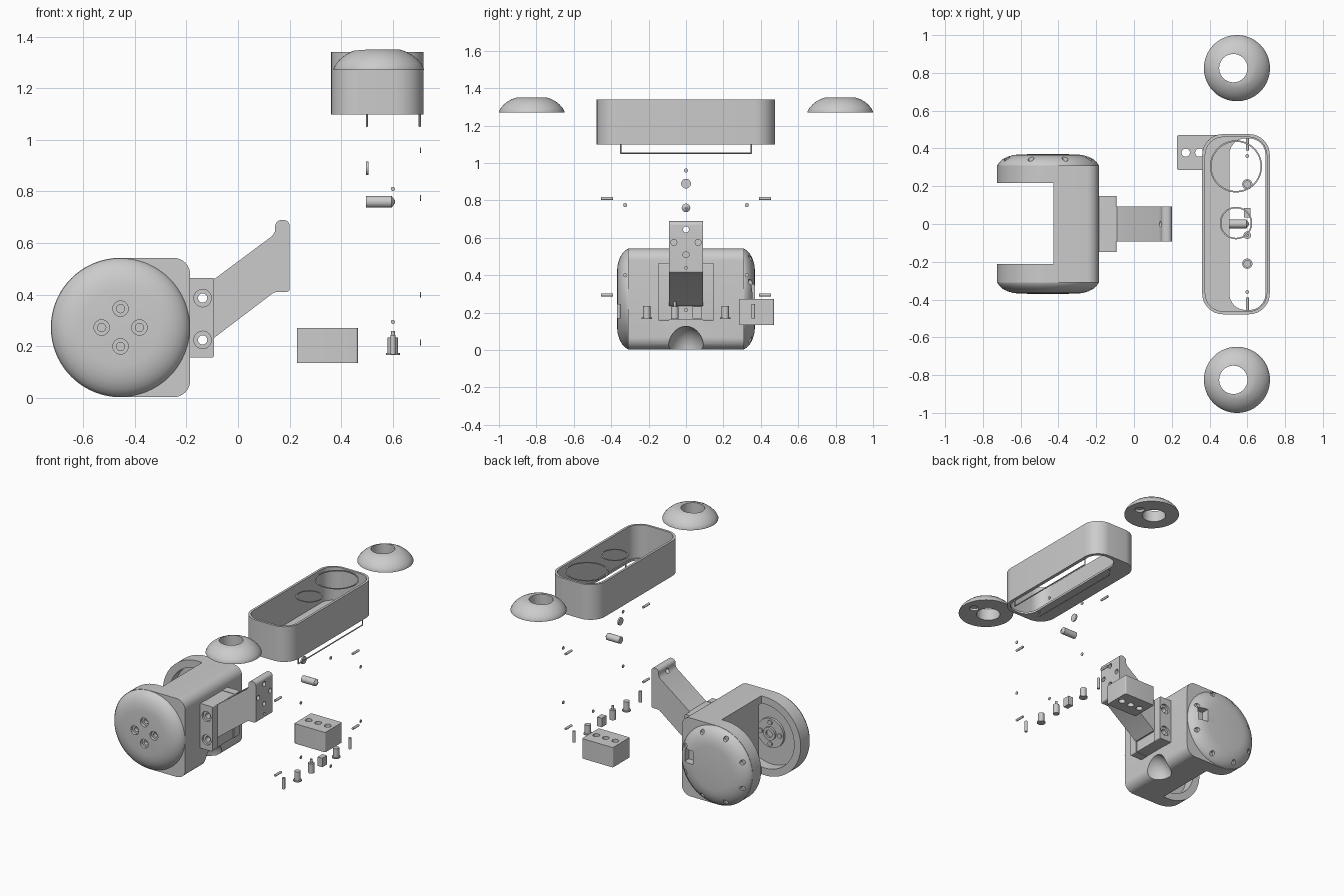
import bpy, bmesh
from math import sin, cos, pi, radians
from mathutils import Matrix, Vector

if "Cube" in bpy.data.objects:
    bpy.data.objects.remove(bpy.data.objects["Cube"])

AX = {'x': Matrix.Rotation(pi / 2, 4, 'Y'), 'y': Matrix.Rotation(-pi / 2, 4, 'X'), 'z': Matrix()}


def add(name, bm):
    bmesh.ops.recalc_face_normals(bm, faces=bm.faces)
    me = bpy.data.meshes.new(name)
    bm.to_mesh(me)
    bm.free()
    ob = bpy.data.objects.new(name, me)
    bpy.context.collection.objects.link(ob)
    return ob


def prism(name, pts, axis, lo, hi):
    """Extrude a 2D outline: axis y takes (x, z), axis z takes (x, y)."""
    bm = bmesh.new()
    put = (lambda a, b, t: (a, t, b)) if axis == 'y' else (lambda a, b, t: (a, b, t))
    face = bm.faces.new([bm.verts.new(put(a, b, lo)) for a, b in pts])
    ext = bmesh.ops.extrude_face_region(bm, geom=[face])
    vs = [v for v in ext['geom'] if isinstance(v, bmesh.types.BMVert)]
    bmesh.ops.translate(bm, verts=vs, vec=put(0, 0, hi - lo))
    return add(name, bm)


def lathe(name, profile, loc, axis='z', flip=False, n=64):
    """Spin a closed (radius, height) profile about an axis."""
    bm = bmesh.new()
    vs = [bm.verts.new((r, 0, h)) for r, h in profile]
    es = [bm.edges.new((vs[i], vs[(i + 1) % len(vs)])) for i in range(len(vs))]
    bmesh.ops.spin(bm, geom=vs + es, axis=(0, 0, 1), cent=(0, 0, 0), angle=2 * pi, steps=n)
    bmesh.ops.remove_doubles(bm, verts=bm.verts, dist=1e-5)
    rot = AX[axis] @ Matrix.Rotation(pi if flip else 0, 4, 'X')
    bm.transform(Matrix.Translation(loc) @ rot)
    return add(name, bm)


def cyl(name, loc, r, length, axis='z', r2=None, n=24):
    bm = bmesh.new()
    bmesh.ops.create_cone(bm, cap_ends=True, segments=n, radius1=r, radius2=r if r2 is None else r2, depth=length)
    bm.transform(Matrix.Translation(loc) @ AX[axis])
    return add(name, bm)


def box(name, lo, hi):
    return prism(name, [(lo[0], lo[1]), (hi[0], lo[1]), (hi[0], hi[1]), (lo[0], hi[1])], 'z', lo[2], hi[2])


def arc(cx, cy, r, a0, a1, n=8):
    return [(cx + r * cos(radians(a0 + (a1 - a0) * i / n)), cy + r * sin(radians(a0 + (a1 - a0) * i / n)))
            for i in range(n + 1)]


def rounded(x0, x1, y0, y1, r):
    return (arc(x1 - r, y1 - r, r, 0, 90) + arc(x0 + r, y1 - r, r, 90, 180)
            + arc(x0 + r, y0 + r, r, 180, 270) + arc(x1 - r, y0 + r, r, 270, 360))


def cut(ob, *cutters):
    bpy.context.view_layer.objects.active = ob
    for c in cutters:
        m = ob.modifiers.new('cut', 'BOOLEAN')
        m.operation, m.solver, m.object = 'DIFFERENCE', 'EXACT', c
        bpy.ops.object.modifier_apply(modifier=m.name)
        bpy.data.objects.remove(c)


# Yoke: round front, squared back, slot between the two cheeks
CX, CZ, R = -0.455, 0.273, 0.27
outline = arc(CX, CZ, R, 90, 270, 48) + arc(-0.25, 0.068, 0.065, 270, 360) + arc(-0.25, 0.478, 0.065, 0, 90)
yoke = prism('yoke_body', outline, 'y', -0.31, 0.31)
cut(yoke, box('c', (-0.8, -0.212, -0.1), (-0.425, 0.218, 0.7)))
for s in (-1, 1):
    cut(yoke, cyl('c', (CX, s * 0.235, CZ), 0.22, 0.1, 'y', n=64))
    cyl('inner_hub', (CX, s * 0.278, CZ), 0.10, 0.02, 'y', n=40)
    hub = cyl('inner_hub_boss', (CX, s * 0.268, CZ), 0.045, 0.03, 'y')
    cut(hub, cyl('c', (CX, s * 0.25, CZ), 0.025, 0.03, 'y'))
    for i in range(4):
        a = i * pi / 2
        cyl('hub_screw', (CX + 0.073 * cos(a), s * 0.266, CZ + 0.073 * sin(a)), 0.016, 0.012, 'y')

# Cable scoop in the lower rear edge
bm = bmesh.new()
bmesh.ops.create_uvsphere(bm, u_segments=40, v_segments=24, radius=1)
bm.transform(Matrix.Translation((-0.16, 0, 0)) @ Matrix.Diagonal((0.13, 0.1, 0.13, 1)))
cut(yoke, add('c', bm))

# Domed end caps
CAP = [(0, 0.3), (R, 0.3), (0.268, 0.311), (0.258, 0.327), (0.24, 0.343), (0.215, 0.356), (0.185, 0.365),
       (0.15, 0.369), (0, 0.37)]
front_cap = lathe('front_cap', [(r, -h) for r, h in CAP], (CX, 0, CZ), 'y')
back_cap = lathe('back_cap', CAP, (CX, 0, CZ), 'y')
for i in range(4):
    a = i * pi / 2
    x, z = CX + 0.073 * cos(a), CZ + 0.073 * sin(a)
    cut(front_cap, cyl('c', (x, -0.365, z), 0.03, 0.03, 'y'))
    cut(front_cap, cyl('c', (x, -0.35, z), 0.016, 0.05, 'y'))
for i in range(8):
    a = (i + 0.5) * pi / 4
    x, z = CX + 0.235 * cos(a), CZ + 0.235 * sin(a)
    cut(back_cap, cyl('c', (x, 0.355, z), 0.016, 0.05, 'y', n=16))
cut(back_cap, box('c', (-0.31, 0.312, 0.26), (-0.24, 0.4, 0.35)))

# Mounting bracket: two drilled flanges round a centre block
bracket = box('bracket_block', (-0.19, -0.092, 0.16), (-0.1, 0.092, 0.462))
for s in (-1, 1):
    flange = prism('bracket_flange', rounded(-0.19, -0.093, 0.157, 0.465, 0.008), 'y',
                   *sorted((s * 0.09, s * 0.147)))
    for z in (0.225, 0.387):
        cut(flange, cyl('c', (-0.137, s * 0.12, z), 0.018, 0.1, 'y'))
        cut(flange, cyl('c', (-0.137, s * 0.147, z), 0.034, 0.03, 'y'))
for z in (0.225, 0.387):
    cut(bracket, cyl('c', (-0.137, 0, z), 0.018, 0.3, 'y'))

# Sloping arm with drilled end plate
arm = prism('sloping_arm', [(-0.1, 0.235), (-0.1, 0.462), (-0.09, 0.462), (0.133, 0.628), (0.143, 0.645)]
            + arc(0.168, 0.665, 0.024, 180, 90) + arc(0.178, 0.667, 0.022, 90, 0)
            + arc(0.188, 0.423, 0.012, 0, -90) + [(0.15, 0.411), (0.138, 0.408), (-0.09, 0.235)],
            'y', -0.092, 0.092)
for y, z in ((0, 0.645), (-0.065, 0.575), (0.065, 0.575), (0, 0.51), (0, 0.44)):
    cut(arm, cyl('c', (0.17, y, z), 0.008 if z == 0.44 else 0.016, 0.12, 'x'))

# Bored block
block = prism('bored_block', rounded(0.228, 0.464, 0.286, 0.47, 0.008), 'z', 0.135, 0.272)
for x in (0.274, 0.346, 0.418):
    cut(block, cyl('c', (x, 0.378, 0.2), 0.022, 0.3))

# Tray shell with open top and long floor slot
tray = prism('tray_shell', rounded(0.361, 0.719, -0.478, 0.476, 0.11), 'z', 1.098, 1.34)
cut(tray, prism('c', rounded(0.377, 0.703, -0.462, 0.46, 0.095), 'z', 1.112, 1.5))
cut(tray, prism('c', rounded(0.505, 0.696, -0.455, 0.453, 0.085), 'z', 1.0, 1.2))

# Fine rings at the tray mouth and hanging wire loops below it
for y, r in ((0.305, 0.134), (0.005, 0.082)):
    lathe('mouth_ring', [(r - 0.004, -0.003), (r + 0.004, -0.003), (r + 0.004, 0.002), (r - 0.004, 0.002)],
          (0.54, y, 1.338))
for x in (0.499, 0.704):
    cyl('wire_bar', (x, 0, 1.053), 0.004, 0.7, 'y', n=8)
    for y in (-0.35, 0.35):
        cyl('wire_post', (x, y, 1.08), 0.004, 0.056, n=8)

# Floating domed pads with off-centre hole
for s in (-1, 1):
    pad = lathe('domed_pad', [(0, 0), (0.175, 0), (0.175, 0.006), (0.165, 0.025), (0.148, 0.044), (0.128, 0.06),
                              (0.105, 0.072), (0.085, 0.079), (0, 0.08)], (0.545, s * 0.825, 1.27))
    cut(pad, cyl('c', (0.526, s * 0.825, 1.3), 0.075, 0.3, n=48))
    cut(pad, cyl('c', (0.645, s * 0.825, 1.27), 0.03, 0.03))

# Centre disc and cone-tipped barrel
cyl('centre_disc', (0.5, 0, 0.89), 0.026, 0.01, 'x')
cyl('barrel', (0.545, 0, 0.76), 0.023, 0.1, 'x')
cyl('barrel_tip', (0.6015, 0, 0.76), 0.023, 0.013, 'x', r2=0.005)

# Small pickups facing the front plane
for y, z in ((0, 0.96), (-0.325, 0.775), (0.325, 0.775), (-0.325, 0.4), (0.325, 0.4), (0, 0.215)):
    cyl('pickup_disc', (0.707, y, z), 0.011, 0.005, 'x', n=16)

# Side pins, rods and studs
for s in (-1, 1):
    for z in (0.295, 0.81):
        cyl('side_pin', (0.6, s * 0.422, z), 0.008, 0.065, 'y', n=16)
    cyl('rod', (0.6, s * 0.36, 0.207), 0.01, 0.076, n=16)
    cyl('stud', (0.6, s * 0.21, 0.205), 0.02, 0.06)
    cyl('stud_base', (0.6, s * 0.21, 0.171), 0.027, 0.008)
cyl('short_stud', (0.6, -0.06, 0.2), 0.02, 0.066)
cyl('short_stud_tip', (0.6, -0.06, 0.245), 0.008, 0.03, n=16)
box('socket', (0.582, 0.035, 0.17), (0.618, 0.085, 0.232))

bpy.ops.object.select_all(action='SELECT')
bpy.context.view_layer.objects.active = yoke
bpy.ops.object.shade_smooth_by_angle(angle=radians(32))
